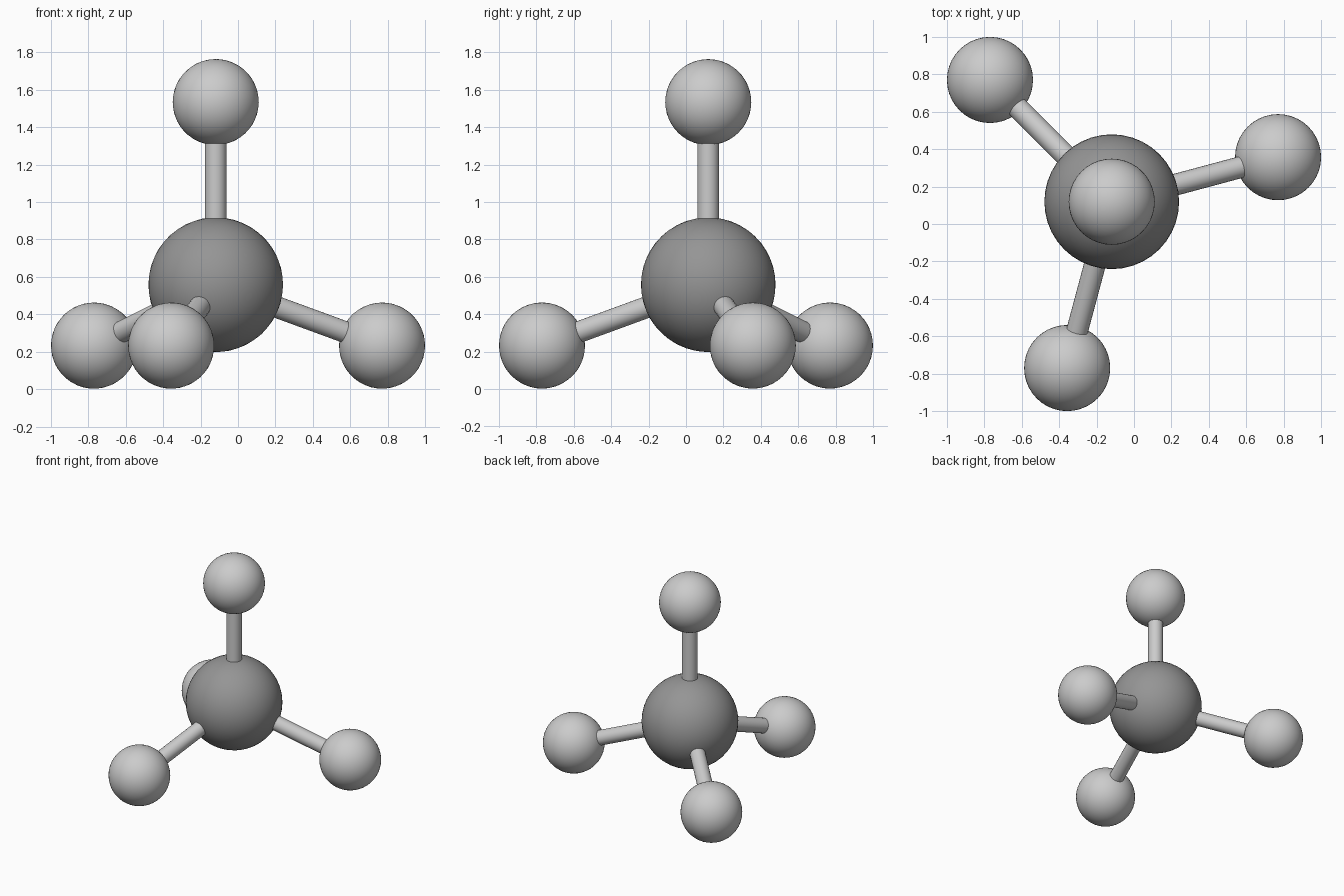
import bpy
import math
from mathutils import Vector

if "Cube" in bpy.data.objects:
    bpy.data.objects.remove(bpy.data.objects["Cube"])

CENTRE = Vector((-0.119, 0.119, 0.558))
REACH = 0.976           # distance from the middle ball to each outer ball
TILT = math.acos(-1 / 3)  # tetrahedral angle from straight up


def material(name, value):
    mat = bpy.data.materials.new(name)
    mat.diffuse_color = (value, value, value, 1)
    mat.use_nodes = True
    mat.node_tree.nodes["Principled BSDF"].inputs["Base Color"].default_value = mat.diffuse_color
    return mat


light = material("light grey", 0.60)
dark = material("mid grey", 0.30)


def finish(name, mat):
    obj = bpy.context.object
    obj.name = name
    obj.data.materials.append(mat)
    bpy.ops.object.shade_smooth_by_angle(angle=math.radians(40))


def ball(name, location, radius, mat):
    bpy.ops.mesh.primitive_ico_sphere_add(subdivisions=4, radius=radius,
                                          location=location)
    finish(name, mat)


def rod(name, start, end, radius, mat):
    axis = end - start
    bpy.ops.mesh.primitive_cylinder_add(
        vertices=24, radius=radius, depth=axis.length,
        location=(start + end) / 2,
        rotation=axis.to_track_quat('Z', 'Y').to_euler())
    finish(name, mat)


# Middle ball
ball("centre_ball", CENTRE, 0.36, dark)

# One arm straight up, three spread evenly below
arms = [("top", 0, 0), ("back_left", TILT, 135),
        ("right", TILT, 15), ("front", TILT, 255)]
for label, tilt, turn in arms:
    a = math.radians(turn)
    direction = Vector((math.sin(tilt) * math.cos(a),
                        math.sin(tilt) * math.sin(a), math.cos(tilt)))
    tip = CENTRE + direction * REACH
    ball(label + "_ball", tip, 0.23, light)
    rod(label + "_rod", CENTRE + direction * 0.3, tip - direction * 0.15,
        0.058, light)
